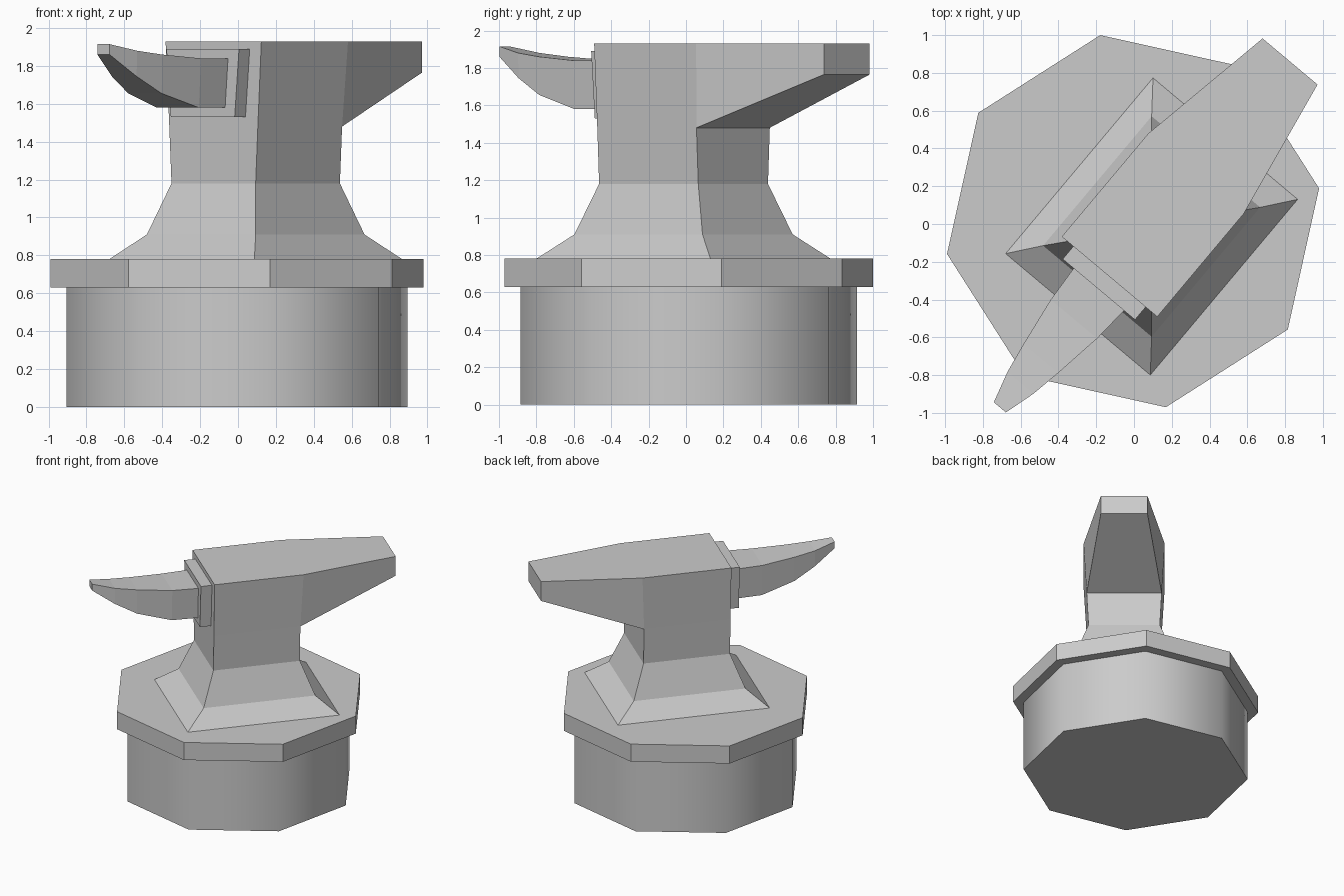
import bpy, bmesh, math

if "Cube" in bpy.data.objects:
    bpy.data.objects.remove(bpy.data.objects["Cube"])

YAW = math.radians(50)   # anvil axis direction
MID = -0.08              # sideways offset of the anvil axis


def finish(name, bm, yaw=0.0):
    bmesh.ops.recalc_face_normals(bm, faces=bm.faces)
    me = bpy.data.meshes.new(name)
    bm.to_mesh(me)
    bm.free()
    ob = bpy.data.objects.new(name, me)
    ob.rotation_euler.z = yaw
    bpy.context.collection.objects.link(ob)
    return ob


def loft(rings):
    """Skin a list of equal-length point rings and cap both ends."""
    bm = bmesh.new()
    vs = [[bm.verts.new(p) for p in r] for r in rings]
    n = len(vs[0])
    for a, b in zip(vs, vs[1:]):
        for i in range(n):
            j = (i + 1) % n
            bm.faces.new((a[i], a[j], b[j], b[i]))
    bm.faces.new(vs[0])
    bm.faces.new(vs[-1])
    return bm


def octagon(r, z):
    return [(-0.005 + r * math.cos(math.radians(10 + 45 * k)),
             0.015 + r * math.sin(math.radians(10 + 45 * k)), z) for k in range(8)]


def level(z, u0, u1, b):
    """Horizontal rectangle."""
    return [(u0, MID - b, z), (u1, MID - b, z), (u1, MID + b, z), (u0, MID + b, z)]


def section(u, z0, z1, b0, b1):
    """Upright section across the anvil axis."""
    return [(u, MID - b0, z0), (u, MID + b0, z0), (u, MID + b1, z1), (u, MID - b1, z1)]


# Stump (smooth sides) and octagonal slab
stump = finish("stump", loft([octagon(0.914, 0), octagon(0.914, 0.63)]))
bpy.context.view_layer.objects.active = stump
stump.select_set(True)
bpy.ops.object.shade_smooth_by_angle(angle=math.radians(60))
stump.select_set(False)
finish("slab", loft([octagon(1.0, 0.63), octagon(1.0, 0.78)]))

# Anvil body: flared foot, waist and top
body = loft([level(0.78, -0.557, 0.657, 0.50),
             level(0.91, -0.397, 0.497, 0.375),
             level(1.18, -0.296, 0.396, 0.29),
             level(1.48, -0.296, 0.396, 0.305),
             level(1.93, -0.297, 0.415, 0.33)])

# Tapered heel pulled out of the upper rear face
rear = max((f for f in body.faces if f.calc_center_median().z > 1.5 and abs(f.normal.z) < 0.5),
           key=lambda f: f.calc_center_median().x)
heel = bmesh.ops.extrude_face_region(body, geom=[rear])["geom"]
bmesh.ops.delete(body, geom=[rear], context='FACES_ONLY')
for v in heel:
    if isinstance(v, bmesh.types.BMVert):
        v.co = (1.19, MID + math.copysign(0.19, v.co.y - MID), 1.765 if v.co.z < 1.7 else 1.93)
finish("anvil_body", body, YAW)

# Shoulder plate between body and horn
finish("shoulder_plate", loft([section(-0.28, 1.53, 1.89, 0.22, 0.25),
                               section(-0.385, 1.53, 1.89, 0.22, 0.25)]), YAW)

# Upswept horn
finish("horn", loft([section(-0.37, 1.58, 1.84, 0.155, 0.175),
                     section(-0.59, 1.58, 1.84, 0.145, 0.16),
                     section(-0.86, 1.655, 1.86, 0.115, 0.12),
                     section(-1.03, 1.745, 1.88, 0.085, 0.09),
                     section(-1.20, 1.86, 1.915, 0.042, 0.042)]), YAW)
